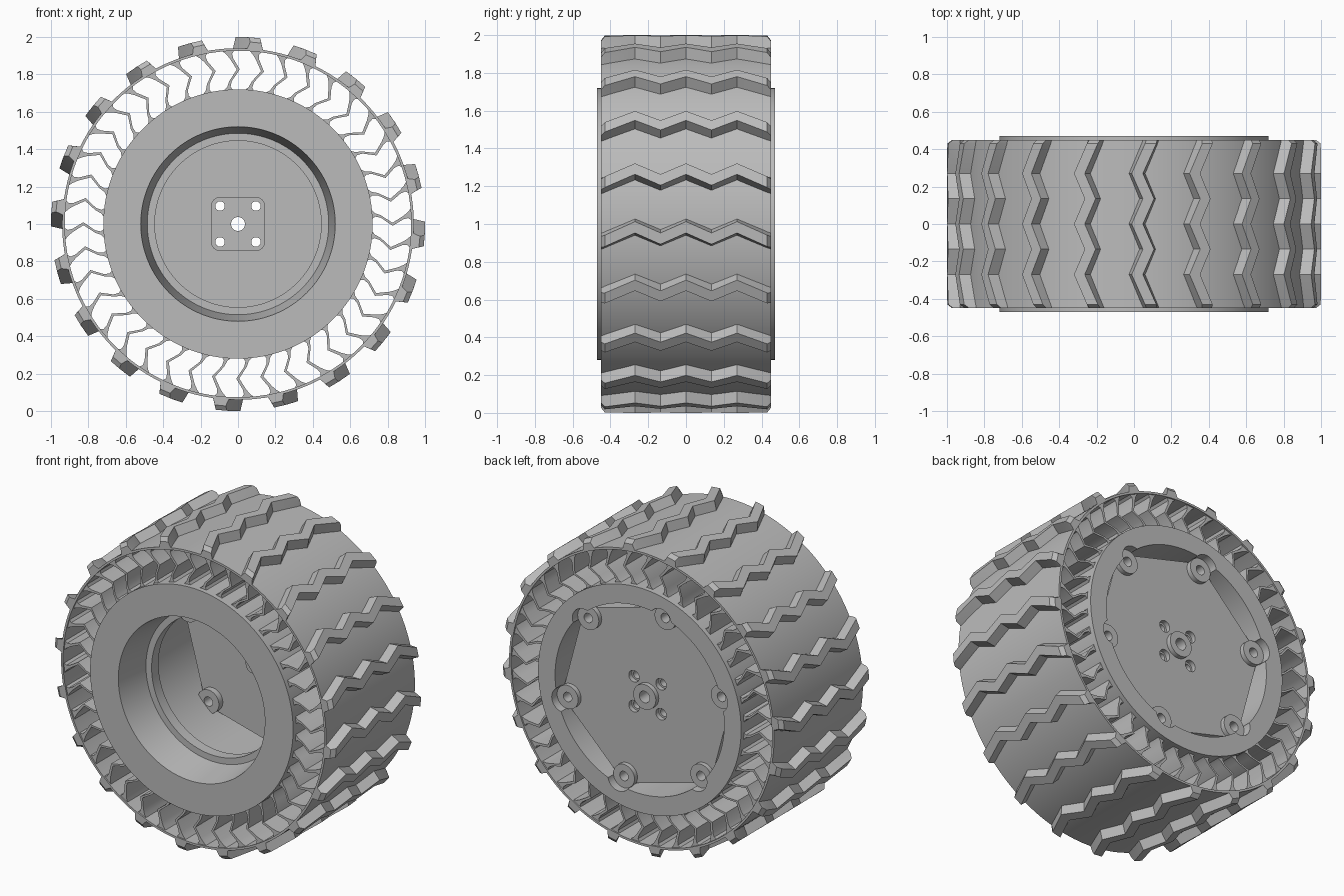
import bpy, bmesh
from math import sin, cos, pi, radians, atan2, hypot

cube = bpy.data.objects.get("Cube")
if cube:
    bpy.data.objects.remove(cube, do_unlink=True)

grey = bpy.data.materials.new("plain grey")
grey.use_nodes = True
GREY = (0.5, 0.5, 0.5, 1)
grey.diffuse_color = GREY
grey.node_tree.nodes["Principled BSDF"].inputs["Base Color"].default_value = GREY

AXLE = 1.0   # height of the wheel centre


def polar(r, a, y):
    return (r * cos(a), y, AXLE + r * sin(a))


def loft(bm, loops, closed=False):
    """Skin matching point loops; cap the ends unless the loops close up."""
    rings = [[bm.verts.new(p) for p in loop] for loop in loops]
    n = len(rings[0])
    pairs = list(zip(rings, rings[1:])) + ([(rings[-1], rings[0])] if closed else [])
    for a, b in pairs:
        for i in range(n):
            j = (i + 1) % n
            bm.faces.new((a[i], a[j], b[j], b[i]))
    if not closed:
        bm.faces.new(rings[0])
        bm.faces.new(rings[-1])


def revolve(bm, profile, steps=128):
    loft(bm, [[polar(r, 2 * pi * i / steps, y) for r, y in profile]
              for i in range(steps)], closed=True)


def prism(bm, outline, y0, y1):
    loft(bm, [[(x, y, AXLE + z) for x, z in outline] for y in (y0, y1)])


def circle(x, z, r, steps=32):
    return [(x + r * cos(2 * pi * i / steps), z + r * sin(2 * pi * i / steps))
            for i in range(steps)]


def finish(name, bm, cutter=None, angle=30):
    bmesh.ops.recalc_face_normals(bm, faces=bm.faces)
    mesh = bpy.data.meshes.new(name)
    bm.to_mesh(mesh)
    bm.free()
    mesh.materials.append(grey)
    ob = bpy.data.objects.new(name, mesh)
    bpy.context.collection.objects.link(ob)
    bpy.ops.object.select_all(action='DESELECT')
    ob.select_set(True)
    bpy.context.view_layer.objects.active = ob
    if cutter:
        mod = ob.modifiers.new("holes", 'BOOLEAN')
        mod.operation = 'DIFFERENCE'
        mod.solver = 'EXACT'
        mod.object = cutter
        bpy.ops.object.modifier_apply(modifier=mod.name)
    bpy.ops.object.shade_smooth_by_angle(angle=radians(angle))
    return ob


BOSSES = [(0.565 * cos(radians(45 + 60 * k)), 0.565 * sin(radians(45 + 60 * k)))
          for k in range(6)]
BOLTS = [(sx * 0.096, sz * 0.096) for sx in (-1, 1) for sz in (-1, 1)]

# Cutter for the centre bore, bolt holes and boss holes
bm = bmesh.new()
prism(bm, circle(0, 0, 0.037), 0, 0.6)
for x, z in BOLTS:
    revolved = [(circle(x, z, 0.025), 0), (circle(x, z, 0.025), 0.36),
                (circle(x, z, 0.037), 0.36), (circle(x, z, 0.037), 0.6)]
    loft(bm, [[(px, y, AXLE + pz) for px, pz in c] for c, y in revolved])
for x, z in BOSSES:
    prism(bm, circle(x, z, 0.03), 0, 0.6)
holes = finish("hole_cutter", bm)

# Cutter for the boss pockets in the back of the rim
bm = bmesh.new()
for x, z in BOSSES:
    prism(bm, circle(x, z, 0.078), 0.41, 0.6)
pockets = finish("pocket_cutter", bm)

# Rim drum with tapered mouth, inner lip and wide open back
bm = bmesh.new()
revolve(bm, [(0.72, -0.47), (0.52, -0.47), (0.485, -0.24), (0.445, -0.24),
             (0.445, -0.17), (0.6, -0.17), (0.6, 0.47), (0.72, 0.47)])
finish("rim_drum", bm, pockets)

# Hexagonal mounting plate with rounded corners
bm = bmesh.new()
outline = []
for i in range(120):
    a = 2 * pi * i / 120
    from_flat = (a - radians(45)) % (pi / 3) - pi / 6
    r = min(0.545 / cos(from_flat), 0.61)
    outline.append((r * cos(a), r * sin(a)))
prism(bm, outline, 0.31, 0.39)
finish("mounting_plate", bm, holes)

# Square hub pad on the inside, round hub collar on the outside
bm = bmesh.new()
pad = []
for k in range(4):
    cx, cz = 0.095 * (1 if k in (0, 3) else -1), 0.095 * (1 if k < 2 else -1)
    pad += [(cx + 0.05 * cos(pi / 2 * (k + t / 6)), cz + 0.05 * sin(pi / 2 * (k + t / 6)))
            for t in range(7)]
prism(bm, pad, 0.285, 0.315)
finish("hub_pad", bm, holes)
bm = bmesh.new()
prism(bm, circle(0, 0, 0.08, 48), 0.385, 0.42)
finish("hub_collar", bm, holes)

# Screw bosses around the plate
for i, (x, z) in enumerate(BOSSES):
    bm = bmesh.new()
    prism(bm, circle(x, z, 0.075), 0.27, 0.42)
    finish(f"screw_boss_{i + 1}", bm, holes)

# Outer tread band
bm = bmesh.new()
revolve(bm, [(0.94, -0.45), (0.926, -0.45), (0.926, 0.45), (0.94, 0.45)], 160)
finish("tread_band", bm)

# Flexible chevron spokes: radius, sideways offset, half width
SPOKE = [(0.71, 0.015, 0.03), (0.735, 0.01, 0.009), (0.765, 0, 0.007), (0.825, -0.045, 0.008),
         (0.885, -0.012, 0.009), (0.91, 0, 0.016), (0.932, 0.005, 0.036)]
bm = bmesh.new()
for k in range(40):
    a = 2 * pi * k / 40 + radians(3)
    side = [(r, t + w) for r, t, w in SPOKE] + [(r, t - w) for r, t, w in reversed(SPOKE)]
    prism(bm, [(r * cos(a) - t * sin(a), r * sin(a) + t * cos(a)) for r, t in side],
          -0.44, 0.44)
finish("spokes", bm, angle=40)

# Zigzag tread lugs: depth position, sideways shift, crown radius
half = [(0.0, 0.0, 1.0), (0.135, -0.06, 1.0), (0.27, 0.0, 1.0),
        (0.43, -0.072, 1.0), (0.45, -0.08, 0.975)]
LUG = [(-y, s, r) for y, s, r in reversed(half[1:])] + half
bm = bmesh.new()
for k in range(20):
    a = radians(89 + 18 * k)
    loops = []
    for y, s, r in LUG:
        section = [(0.932, s - 0.048), (r, s - 0.03), (r, s + 0.03), (0.932, s + 0.048)]
        loops.append([polar(rr, a + t, y) for rr, t in section])
    loft(bm, loops)
finish("tread_lugs", bm, angle=15)

for helper in (holes, pockets):
    bpy.data.objects.remove(helper, do_unlink=True)
